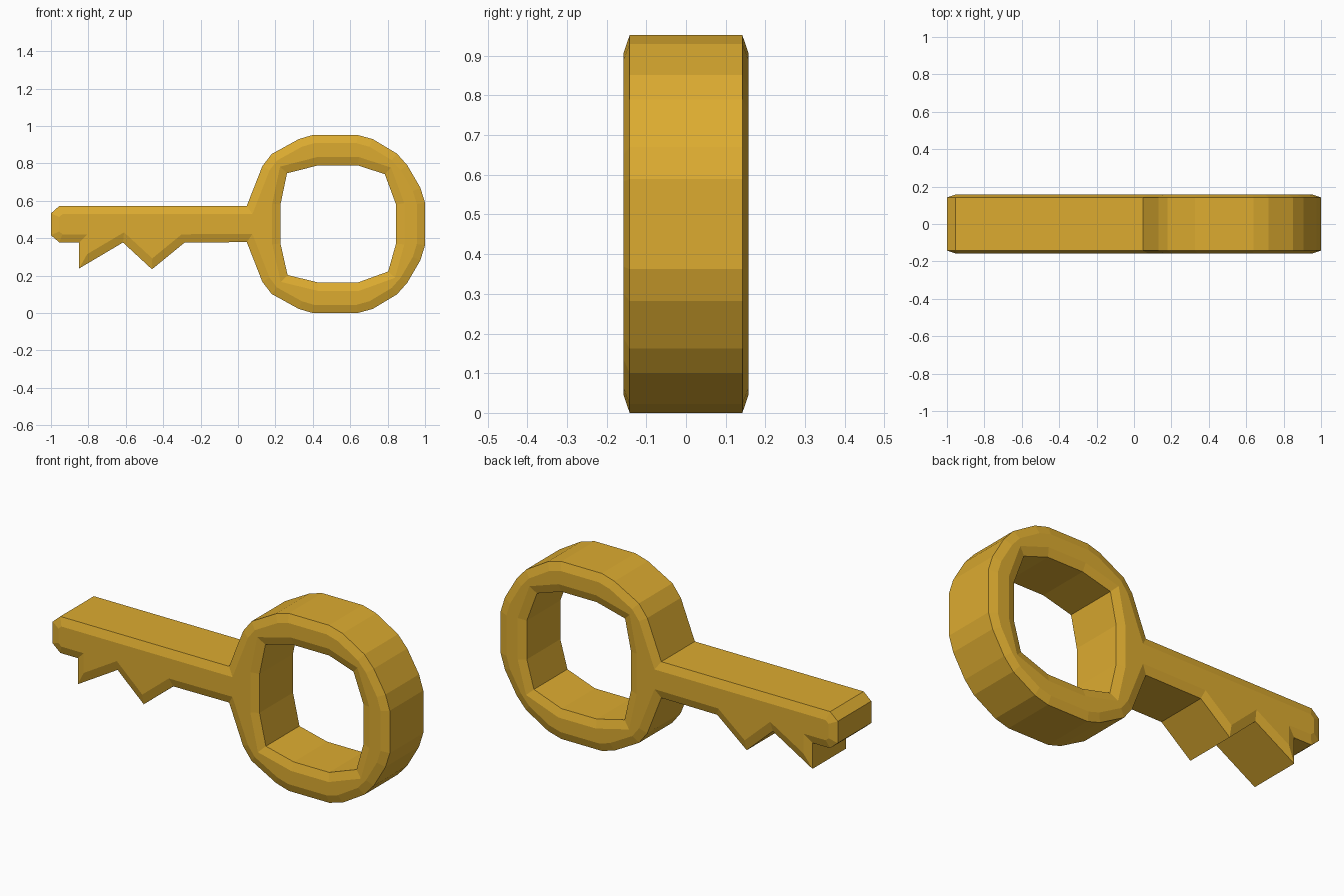
import bpy, bmesh
from mathutils import Vector

if "Cube" in bpy.data.objects:
    bpy.data.objects.remove(bpy.data.objects["Cube"])

MID = 0.476        # height of the key's horizontal symmetry line
SIDE, FACE = 0.142, 0.157   # half depth at the rim and at the flat face
INSET = 0.044      # width of the chamfer seen from the front

# Upper half of the bow, from shaft to far right (mirrored for the lower half)
upper = [(0.047, 0.573), (0.13, 0.785), (0.18, 0.85), (0.325, 0.93), (0.40, 0.952),
         (0.64, 0.952), (0.72, 0.93), (0.85, 0.852), (0.905, 0.79), (0.975, 0.67), (1.0, 0.59)]
lower = [(x, 2 * MID - z) for x, z in reversed(upper)]
# Bitting and shaft tip
teeth = [(-0.285, 0.377), (-0.46, 0.234), (-0.615, 0.377), (-0.85, 0.238), (-0.85, 0.377),
         (-0.955, 0.377), (-1.0, 0.416), (-1.0, 0.533), (-0.955, 0.573)]
outline = upper + lower + teeth            # clockwise: material on the right

# Opening in the bow, counter-clockwise so material is also on the right
hole = [(0.262, 0.747), (0.227, 0.58), (0.227, 0.372), (0.265, 0.203), (0.43, 0.163),
        (0.64, 0.163), (0.803, 0.222), (0.845, 0.372), (0.845, 0.58), (0.785, 0.742),
        (0.64, 0.79), (0.43, 0.79)]


def offset(loop, d):
    """Mitred offset of a closed loop to the right of its direction."""
    pts = [Vector(p) for p in loop]
    out = []
    for i, p in enumerate(pts):
        a = (p - pts[i - 1]).normalized()
        b = (pts[(i + 1) % len(pts)] - p).normalized()
        na, nb = Vector((a.y, -a.x)), Vector((b.y, -b.x))
        out.append(p + (na + nb) * d / (1 + na.dot(nb)))
    return out


bm = bmesh.new()
cap_edges = ([], [])

# Walls and chamfers for the outline and the opening
for loop in (outline, hole):
    inner = offset(loop, INSET)
    rings = [[bm.verts.new((p[0], y, p[1])) for p in pts]
             for pts, y in ((inner, -FACE), (loop, -SIDE), (loop, SIDE), (inner, FACE))]
    n = len(loop)
    for r0, r1 in zip(rings, rings[1:]):
        for i in range(n):
            j = (i + 1) % n
            bm.faces.new((r0[i], r0[j], r1[j], r1[i]))
    for edges, ring in zip(cap_edges, (rings[0], rings[-1])):
        edges += [bm.edges.get((ring[i], ring[(i + 1) % n])) for i in range(n)]

# Flat front and back faces
for edges, side in zip(cap_edges, (-1, 1)):
    bmesh.ops.triangle_fill(bm, edges=edges, use_beauty=True, normal=(0, side, 0))
bmesh.ops.recalc_face_normals(bm, faces=bm.faces[:])

mesh = bpy.data.meshes.new("key")
bm.to_mesh(mesh)
bm.free()
key = bpy.data.objects.new("key", mesh)
bpy.context.collection.objects.link(key)

gold = bpy.data.materials.new("gold")
gold.diffuse_color = (0.72, 0.41, 0.03, 1)
gold.use_nodes = True
gold.node_tree.nodes["Principled BSDF"].inputs["Base Color"].default_value = gold.diffuse_color
mesh.materials.append(gold)
